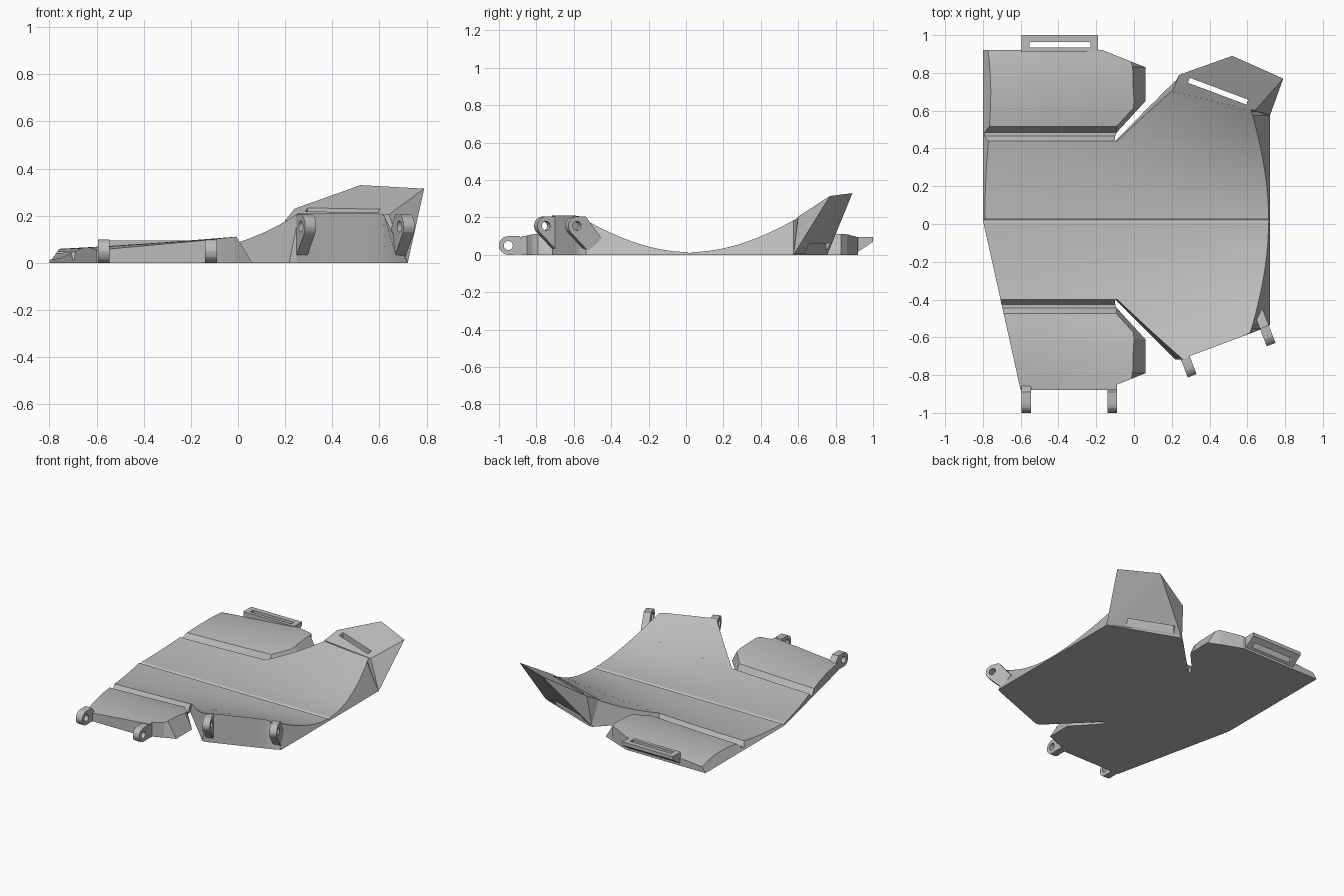
import bpy, bmesh, math
from mathutils import Matrix, Vector

cube = bpy.data.objects.get("Cube")
if cube:
    bpy.data.objects.remove(cube)

grey = bpy.data.materials.new("plain grey")
grey.use_nodes = True
COLOUR = (0.5, 0.5, 0.5, 1)
grey.diffuse_color = COLOUR
grey.node_tree.nodes["Principled BSDF"].inputs["Base Color"].default_value = COLOUR

MID = 0.02      # y of the centre crease that both halves mirror about
COLUMNS = 9     # points across each section


def finish(bm, name, smooth=False):
    bmesh.ops.recalc_face_normals(bm, faces=bm.faces)
    mesh = bpy.data.meshes.new(name)
    bm.to_mesh(mesh)
    bm.free()
    mesh.materials.append(grey)
    ob = bpy.data.objects.new(name, mesh)
    bpy.context.collection.objects.link(ob)
    if smooth:
        bpy.ops.object.select_all(action='DESELECT')
        ob.select_set(True)
        bpy.context.view_layer.objects.active = ob
        bpy.ops.object.shade_smooth_by_angle(angle=math.radians(15))
    return ob


def hull(name, points, smooth=False):
    bm = bmesh.new()
    for p in points:
        bm.verts.new(p)
    res = bmesh.ops.convex_hull(bm, input=bm.verts)
    loose = [v for v in bm.verts if not v.link_faces]
    bmesh.ops.delete(bm, geom=loose, context='VERTS')
    bmesh.ops.dissolve_limit(bm, angle_limit=0.01, verts=bm.verts, edges=bm.edges)
    return finish(bm, name, smooth)


def cut(ob, cutter):
    mod = ob.modifiers.new("hole", 'BOOLEAN')
    mod.operation = 'DIFFERENCE'
    mod.solver = 'EXACT'
    mod.object = cutter
    bpy.context.view_layer.objects.active = ob
    bpy.ops.object.modifier_apply(modifier=mod.name)
    bpy.data.objects.remove(cutter)


def loft(name, side, stations, height, limits):
    """Solid over z=0; each station t is a section along x with sloped ends."""
    bm = bmesh.new()
    rings = []
    for t in stations:
        left, right, top_left, top_right = limits(t)
        a, b = left, right
        for _ in range(6):      # ends lean inward with height
            a = top_left(left, height(a, t))
            b = max(a, top_right(right, height(b, t)))
        y = MID + side * t
        pts = [(left, y, 0)]
        for i in range(COLUMNS):
            x = a + (b - a) * i / (COLUMNS - 1)
            pts.append((x, y, height(x, t)))
        pts.append((right, y, 0))
        rings.append([bm.verts.new(p) for p in pts])
    n = len(rings[0])
    for r, s in zip(rings, rings[1:]):
        for i in range(n):
            j = (i + 1) % n
            bm.faces.new((r[i], r[j], s[j], s[i]))
    bm.faces.new(rings[0])
    bm.faces.new(rings[-1])
    return finish(bm, name, True)


def spread(a, b, n):
    return [a + (b - a) * i / n for i in range(n + 1)]


# Dished surface: rulings fan out from the centre crease
def reach(x):
    return 0.83 - 0.375 * x


def dish(x, t):
    return 0.008 if t < 0.001 else 0.015 + 0.195 * (t / reach(x)) ** 2


# Wing surface: hinge groove first, then a gently curved panel
def wing_height(x, t):
    if t < 0.43:
        return dish(x, t)
    if t < 0.48:
        return 0.012
    f = (t - 0.495) / 0.4
    edge = 0.055 + 0.09 * (x + 0.6)
    return dish(x, 0.46) * (1 - f) + edge * f + 0.06 * f * (1 - f)


def outer_left(side, t):
    return -0.8 if side > 0 else -0.8 + 0.222 * t


def lean_left(side):
    return lambda x, z: x + (0.7 * z if side > 0 else 0)


def lean_right(x, z):
    return min(x, 0.72 - 0.5 * z)


for side, word in ((1, "back"), (-1, "front")):
    def centre_limits(t):
        return outer_left(side, t), 0.72, lean_left(side), lean_right

    def shoulder_limits(t):
        right = min(0.72, (0.83 - t) / 0.375)
        return t - 0.52, right, lambda x, z: x + 0.2 * z, lean_right

    def wing_limits(t):
        notch = -0.1 + max(0, t - 0.455) * 0.914
        slope = 0.06 - 2.5 * (t - 0.81)
        if side < 0:
            slope = max(slope, -0.09)
        right = min(notch, 0.06, slope)
        inset = 0.03 if 0.47 < t < 0.62 else 0
        return (outer_left(side, t), right, lean_left(side),
                lambda x, z: min(x - inset, 0.06 - 0.6 * z))

    loft(word + "_centre_panel", side, [0, 0.012] + spread(0.05, 0.42, 9),
         dish, centre_limits)
    loft(word + "_shoulder", side,
         spread(0.42, 0.555, 4) + spread(0.575, 0.737, 8), dish, shoulder_limits)
    loft(word + "_wing", side,
         [0.42, 0.445, 0.465, 0.495] + spread(0.52, 0.63, 3)
         + spread(0.68, 0.81, 3) + [0.84, 0.87, 0.9], wing_height, wing_limits)

# Raised rear lip with a strap slot
lip = hull("rear_lip", [(0.22, 0.755, 0), (0.72, 0.575, 0), (0.2, 0.7, 0.18),
                        (0.64, 0.6, 0.205), (0.24, 0.79, 0.23),
                        (0.52, 0.89, 0.33), (0.79, 0.77, 0.315)])
bm = bmesh.new()
bmesh.ops.create_cube(bm, size=1, matrix=Matrix.Translation((0.445, 0.703, 0.2))
                      @ Matrix.Rotation(math.radians(-20.5), 4, 'Z')
                      @ Matrix.Diagonal((0.33, 0.028, 0.8, 1)))
cut(lip, finish(bm, "slot_cutter"))

# Strap bar behind the back wing
bar = hull("strap_bar", [(x, y, z) for x in (-0.595, -0.19) for y, z in
                         ((0.91, 0.01), (0.91, 0.095), (1, 0.095), (1, 0.07))])
bm = bmesh.new()
bmesh.ops.create_cube(bm, size=1, matrix=Matrix.Translation((-0.392, 0.949, 0.1))
                      @ Matrix.Diagonal((0.325, 0.03, 0.4, 1)))
cut(bar, finish(bm, "bar_cutter"))


# Hinge lugs: rounded ends with a pin hole, profile in (outward, up)
def lug(name, origin, angle, centre, root, width=0.05):
    turn = Matrix.Translation(origin) @ Matrix.Rotation(angle, 4, 'Z')
    rim = [(centre[0] + 0.05 * math.cos(k * math.tau / 24),
            centre[1] + 0.05 * math.sin(k * math.tau / 24)) for k in range(24)]
    ob = hull(name, [turn @ Vector((w, -d, z)) for w in (-width / 2, width / 2)
                     for d, z in rim + root], True)
    bm = bmesh.new()
    bmesh.ops.create_cone(bm, cap_ends=True, segments=20, radius1=0.024,
                          radius2=0.024, depth=0.2,
                          matrix=turn @ Matrix.Translation((0, -centre[0], centre[1]))
                          @ Matrix.Rotation(math.pi / 2, 4, 'Y'))
    cut(ob, finish(bm, "pin_cutter"))


for word, x in (("outer", -0.57), ("inner", -0.115)):
    lug("wing_lug_" + word, (x, -0.88, 0), 0, (0.07, 0.05),
        [(-0.03, 0.002), (-0.03, 0.05), (0.01, 0.1)])
for word, x, y, back in (("inner", 0.272, -0.71, -0.08), ("outer", 0.69, -0.545, -0.09)):
    lug("shoulder_lug_" + word, (x, y, 0), math.radians(21), (0.05, 0.155),
        [(0, 0.205), (back, 0.09), (-0.02, 0.015)])
